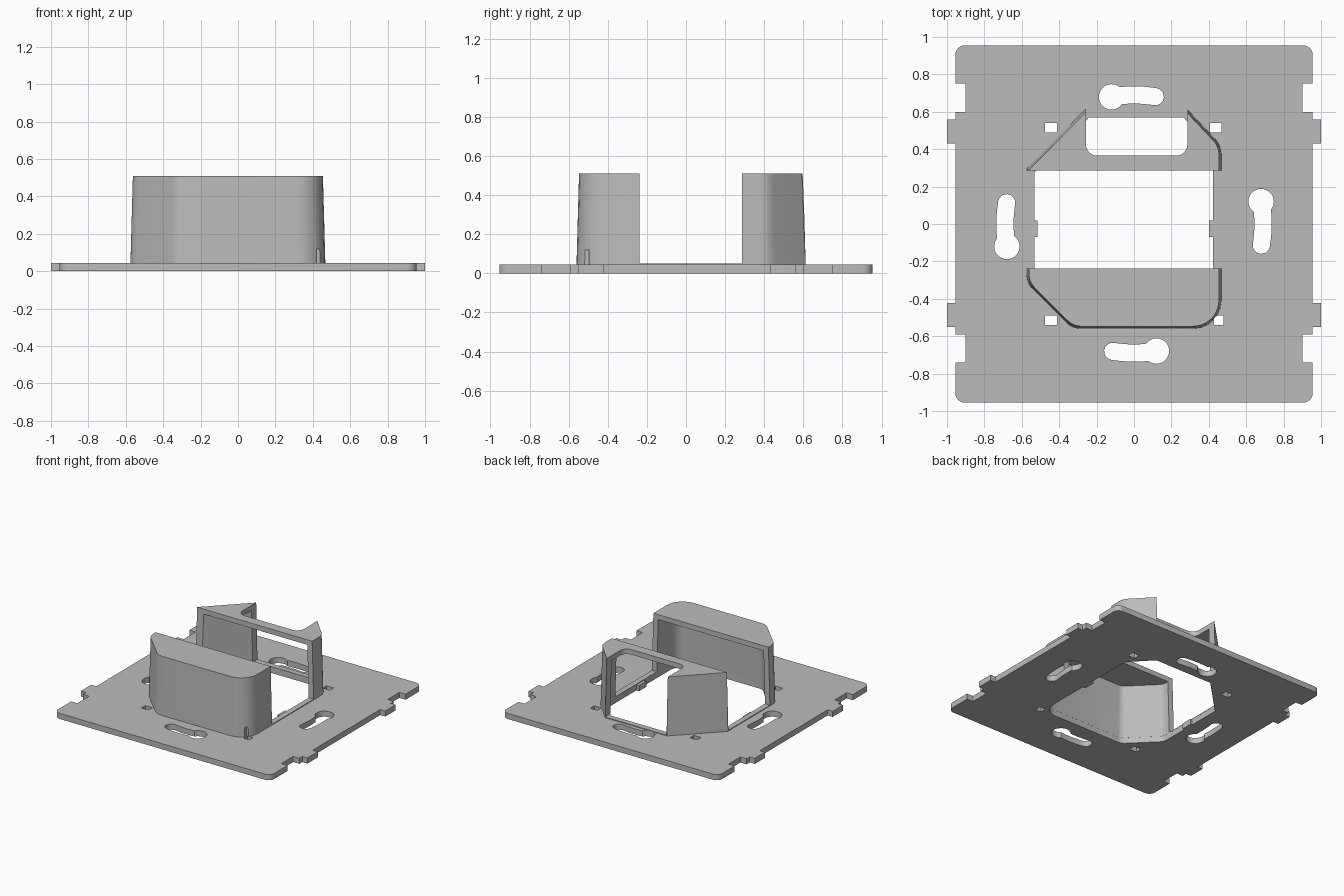
import bpy, bmesh, math
from mathutils import Vector, Matrix

cube = bpy.data.objects.get("Cube")
if cube:
    bpy.data.objects.remove(cube, do_unlink=True)

grey = bpy.data.materials.new("mid grey")
grey.use_nodes = True
COLOR = (0.5, 0.5, 0.5, 1)
grey.diffuse_color = COLOR
grey.node_tree.nodes["Principled BSDF"].inputs["Base Color"].default_value = COLOR

T = 0.045        # plate thickness
SILL = 0.051     # low rim beside the opening
TOP = 0.51       # housing height
WALL = 0.043


def rounded(corners, inset=0.0, steps=6):
    """Offset a counter-clockwise outline of (x, y, radius) inward and round its corners."""
    pts = [Vector(c[:2]) for c in corners]
    n, out = len(pts), []
    for i, p in enumerate(pts):
        a = (p - pts[i - 1]).normalized()
        b = (pts[(i + 1) % n] - p).normalized()
        turn = a.angle_signed(b)
        na, nb = Vector((-a.y, a.x)), Vector((-b.y, b.x))
        q = p + (na + nb) * inset / (1 + na.dot(nb))
        r = corners[i][2]
        if r == 0:
            out.append(q)
            continue
        r = max(r - inset, 0.005)
        sign = 1 if a.x * b.y - a.y * b.x > 0 else -1
        centre = q + (na + nb) * sign * r / (1 + na.dot(nb))
        for k in range(steps + 1):
            angle = -turn * k / steps
            out.append(centre + Matrix.Rotation(angle, 2) @ (-na * sign * r))
    return out


def loft(name, low, high, z0, z1):
    """Solid between two outlines with the same number of points."""
    bm = bmesh.new()
    rings = [[bm.verts.new((p[0], p[1], z)) for p in ring]
             for ring, z in ((low, z0), (high, z1))]
    n = len(low)
    bm.faces.new(rings[0][::-1])
    bm.faces.new(rings[1])
    for i in range(n):
        j = (i + 1) % n
        bm.faces.new((rings[0][i], rings[0][j], rings[1][j], rings[1][i]))
    bmesh.ops.recalc_face_normals(bm, faces=bm.faces)
    mesh = bpy.data.meshes.new(name)
    bm.to_mesh(mesh)
    bm.free()
    mesh.materials.append(grey)
    obj = bpy.data.objects.new(name, mesh)
    bpy.context.collection.objects.link(obj)
    return obj


def prism(name, outline, z0, z1):
    return loft(name, outline, outline, z0, z1)


def box(x0, x1, y0, y1, z0, z1):
    return prism("cutter", [(x0, y0), (x1, y0), (x1, y1), (x0, y1)], z0, z1)


def combine(obj, tool, operation="DIFFERENCE"):
    tool.hide_render = True
    mod = obj.modifiers.new("combine", "BOOLEAN")
    mod.operation, mod.object, mod.solver = operation, tool, "EXACT"
    bpy.ops.object.select_all(action="DESELECT")
    bpy.context.view_layer.objects.active = obj
    obj.select_set(True)
    bpy.ops.object.modifier_apply(modifier=mod.name)
    bpy.data.objects.remove(tool, do_unlink=True)


def finish(obj):
    bpy.ops.object.select_all(action="DESELECT")
    bpy.context.view_layer.objects.active = obj
    obj.select_set(True)
    bpy.ops.object.shade_smooth_by_angle(angle=math.radians(25))


# Outline of the housing, anticlockwise from the front left chamfer
BODY = [(-0.575, -0.315, 0.12), (-0.33, -0.56, 0.12), (0.467, -0.56, 0.15),
        (0.467, 0.42, 0.12), (0.285, 0.612, 0), (-0.26, 0.612, 0), (-0.575, 0.295, 0.02)]
DRAFT = 0.013


def cavity(z0, z1):
    return loft("cutter", rounded(BODY, WALL), rounded(BODY, WALL + DRAFT), z0, z1)


# Plate with rounded corners and locking tabs
E = 0.955
plate = prism("mounting_plate", rounded([(-E, -E, 0.05), (E, -E, 0.05), (E, E, 0.05), (-E, E, 0.05)]), 0, T)
for side in (-1, 1):
    for y in (0.495, -0.487):
        x0, x1 = sorted((side * 0.9, side))
        combine(plate, box(x0, x1, y - 0.065, y + 0.065, 0, T), "UNION")
    for y in (0.675, -0.665):
        x0, x1 = sorted((side * 0.9, side * 1.1))
        combine(plate, box(x0, x1, y - 0.075, y + 0.075, -0.1, 0.1))

# Central opening
combine(plate, prism("cutter", rounded(BODY, WALL), -0.1, 0.1))

# Small catches inside the opening
for x0, x1 in ((-0.55, -0.517), (0.4, 0.44)):
    combine(plate, box(x0, x1, -0.07, 0.02, 0, T), "UNION")

# Curved keyhole slots, one per side
R, HALF, SWEEP = 0.69, 0.046, math.radians(9.5)
for k in range(4):
    turn = math.radians(90 * (k + 1))
    polar = lambda r, a: (r * math.cos(a + turn), r * math.sin(a + turn))
    arc = [SWEEP * (i / 4 - 1) for i in range(9)]
    slot = [polar(R + HALF, a) for a in arc]
    ex, ey = polar(R, SWEEP)
    slot += [(ex + HALF * math.cos(turn + SWEEP + math.pi * i / 8),
              ey + HALF * math.sin(turn + SWEEP + math.pi * i / 8)) for i in range(1, 8)]
    slot += [polar(R - HALF, a) for a in reversed(arc)]
    # the narrow end lies clockwise from the round end
    slot = [Matrix.Rotation(turn, 2).inverted() @ Vector(p) for p in slot]
    slot = [Matrix.Rotation(turn, 2) @ Vector((p.x, -p.y)) for p in slot]
    combine(plate, prism("cutter", slot, -0.1, 0.1))
    cx, cy = polar(R, math.radians(10))
    ring = [(cx + 0.068 * math.cos(math.tau * i / 32), cy + 0.068 * math.sin(math.tau * i / 32)) for i in range(32)]
    combine(plate, prism("cutter", ring, -0.1, 0.1))

# Small square holes near the housing corners
for x0, x1, y in ((-0.475, -0.412, 0.515), (0.405, 0.467, 0.515),
                  (-0.475, -0.412, -0.515), (0.427, 0.478, -0.515)):
    combine(plate, box(x0, x1, y - 0.025, y + 0.025, -0.1, 0.1))
finish(plate)

# Housing: drafted shell, split in the middle and open at the back
housing = loft("housing", rounded(BODY), rounded(BODY, DRAFT), T, TOP)
combine(housing, cavity(T - 0.02, TOP - 0.04))
combine(housing, box(-1, 1, -0.237, 0.287, SILL, 1))
combine(housing, prism("cutter", rounded([(-0.257, 0.365, 0.06), (0.285, 0.365, 0.06),
                                          (0.285, 0.8, 0), (-0.257, 0.8, 0)]), SILL, 1))
# Notch at the front right corner
combine(housing, box(0.42, 0.5, -0.515, -0.495, 0, 0.12))
combine(housing, box(0.42, 0.44, -0.6, -0.495, 0, 0.12))
finish(housing)
